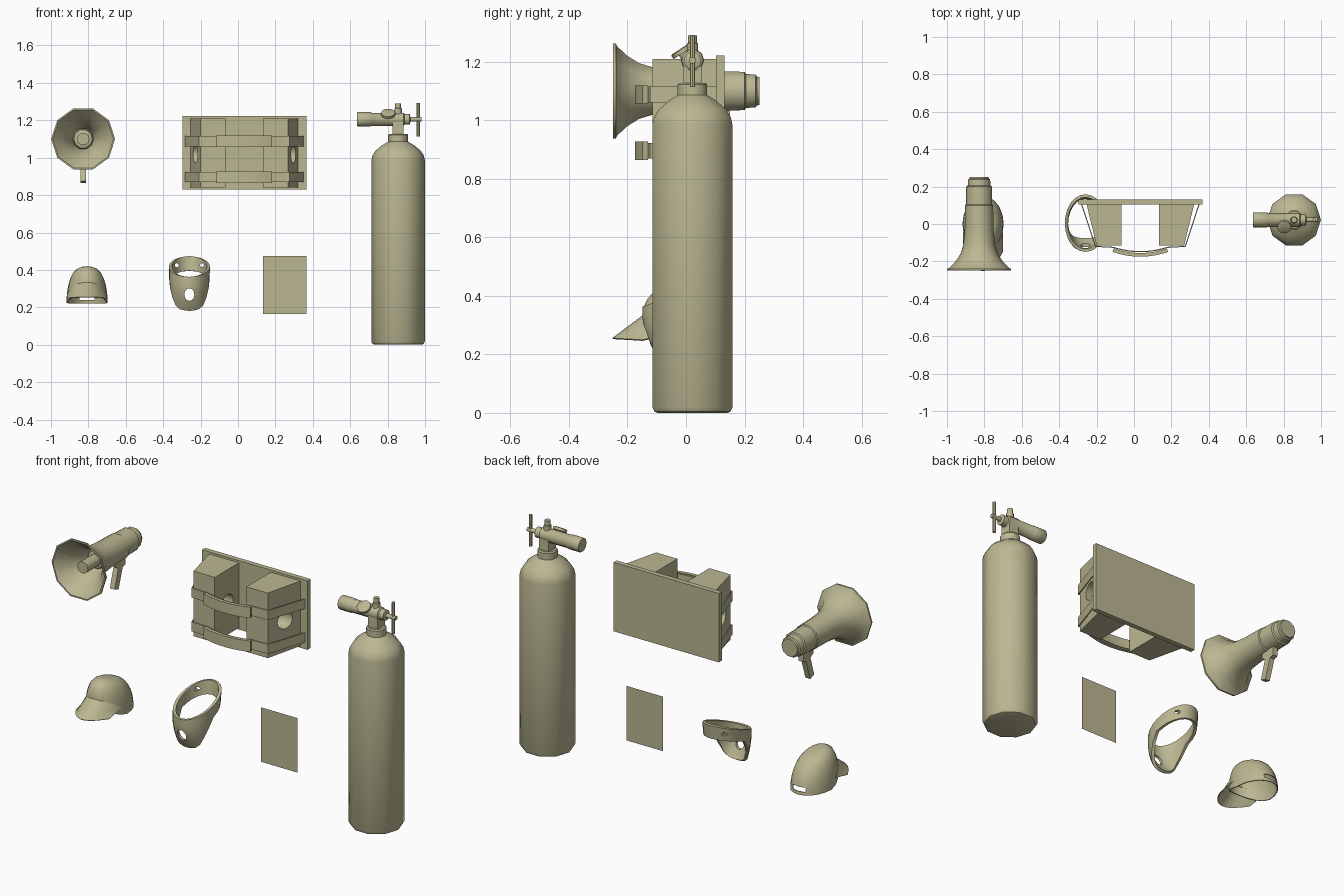
import bpy, bmesh
from math import sin, cos, pi, radians
from mathutils import Vector, Matrix

if "Cube" in bpy.data.objects:
    bpy.data.objects.remove(bpy.data.objects["Cube"])

olive = bpy.data.materials.new("olive")
olive.diffuse_color = (.50, .475, .29, 1)
olive.use_nodes = True
olive.node_tree.nodes["Principled BSDF"].inputs["Base Color"].default_value = olive.diffuse_color


def loft(name, rings, closed=True, caps=(False, False)):
    """Skin consecutive rows of points into a mesh object."""
    bm = bmesh.new()
    rows = [[bm.verts.new(p) for p in r] for r in rings]
    n = len(rows[0])
    for a, b in zip(rows, rows[1:]):
        for i in range(n if closed else n - 1):
            j = (i + 1) % n
            bm.faces.new((a[i], a[j], b[j], b[i]))
    for use, row in zip(caps, (rows[0], rows[-1])):
        if use:
            bm.faces.new(row)
    bmesh.ops.remove_doubles(bm, verts=bm.verts, dist=1e-5)
    bmesh.ops.recalc_face_normals(bm, faces=bm.faces)
    me = bpy.data.meshes.new(name)
    bm.to_mesh(me)
    bm.free()
    me.materials.append(olive)
    ob = bpy.data.objects.new(name, me)
    bpy.context.collection.objects.link(ob)
    return ob


def place(axis, a, b, t):
    return {'x': (t, a, b), 'y': (a, t, b), 'z': (a, b, t)}[axis]


def lathe(name, profile, axis, loc, n=10):
    """Revolve (radius, position) pairs round an axis; both ends closed."""
    loc = Vector(loc)
    rings = [[loc + Vector(place(axis, r * cos(2 * pi * i / n), r * sin(2 * pi * i / n), t))
              for i in range(n)] for r, t in profile]
    return loft(name, rings, caps=(True, True))


def prism(name, pts, lo, hi, axis):
    return loft(name, [[place(axis, a, b, t) for a, b in pts] for t in (lo, hi)], caps=(True, True))


def box(name, x, y, z):
    return prism(name, [(x[0], y[0]), (x[1], y[0]), (x[1], y[1]), (x[0], y[1])], z[0], z[1], 'z')


def modify(ob, kind, **props):
    m = ob.modifiers.new(kind.lower(), kind)
    for k, v in props.items():
        setattr(m, k, v)
    bpy.context.view_layer.objects.active = ob
    bpy.ops.object.modifier_apply(modifier=m.name)


def cut(ob, cutter):
    modify(ob, 'BOOLEAN', operation='DIFFERENCE', solver='EXACT', object=cutter)
    bpy.data.objects.remove(cutter)


# Megaphone: flared horn, inner sound tube and pistol grip
MX, MZ = -0.828, 1.10
lathe("megaphone_horn", [
    (.05, -.06), (.06, -.08), (.07, -.12), (.09, -.16), (.118, -.20), (.163, -.249), (.171, -.249),
    (.171, -.24), (.161, -.236), (.126, -.20), (.10, -.16), (.085, -.113), (.077, -.03),
    (.075, .10), (.070, .105), (.069, .20), (.061, .205), (.059, .238), (.052, .242), (.050, .252)],
    'y', (MX, 0, MZ))
lathe("megaphone_sound_tube", [(.06, -.06), (.05, -.10), (.034, -.105), (.034, -.215)], 'y', (MX, 0, MZ))
prism("megaphone_grip", [(.15, 1.04), (.15, .985), (.125, .978), (.088, .865), (.052, .876),
                         (.085, .985), (.06, 1.0), (.06, 1.04)], MX - .015, MX + .015, 'x')

# Holder: back plate with two drilled, tapered blocks
CX = 0.034
box("holder_back_plate", (-.298, .365), (.103, .131), (.83, 1.222))
for side, label in ((-1, "left"), (1, "right")):
    pts = [(CX + side * a, b) for a, b in ((.10, .103), (.287, .103), (.234, -.115), (.10, -.115))]
    block = prism("holder_block_" + label, pts, .84, 1.21, 'z')
    cut(block, lathe("hole_cutter", [(.05, -.05), (.05, .4)] if side > 0 else [(.05, -.4), (.05, .05)],
                     'x', (CX, 0, 1.02), 16))

# Straps with a thicker bowed pad in the middle
arc = [-.145 + .029 * i for i in range(11)]


def ribbon(name, path, lo, hi, thick):
    ob = loft(name, [[(CX + x, y, z) for x, y in path] for z in (lo, hi)], closed=False)
    modify(ob, 'SOLIDIFY', thickness=thick, offset=0)


for label, z in (("upper", 1.088), ("lower", .896)):
    bow = [(x, -.148 + 1.1 * x * x) for x in arc]
    ribbon("strap_" + label, [(-.314, .105), (-.24, -.12)] + bow + [(.24, -.12), (.314, .105)],
           z - .027, z + .027, .006)
    ribbon("strap_pad_" + label, [(x, -.165 + 1.2 * x * x) for x in arc], z - .031, z + .031, .02)

# Flat card
loft("card", [[(.135, .015, z), (.365, .015, z)] for z in (.165, .475)], closed=False)

# Cap: forward-leaning dome with raised front rim and a slot at the back
KX, N = -0.807, 20
dome = []
for k in range(9):
    f = k / 8 * pi / 2
    r = cos(f) ** .6 if k < 8 else 0
    row = []
    for i in range(N):
        a = 2 * pi * i / N
        y = .15 * r * sin(a)
        rim = .222 + .06 * max(0, -sin(a)) ** 1.5
        z = rim + (.41 - rim) * sin(f) - .22 * y * sin(f)
        row.append((KX + .11 * r * cos(a), y - .012 * sin(f), z))
    dome.append(row)
cap = loft("cap_dome", dome)
modify(cap, 'SOLIDIFY', thickness=.005, offset=-1)
cut(cap, box("slot_cutter", (KX - .04, KX + .04), (.08, .2), (.24, .264)))

# Cap visor: drooping patch from the dome front to a rounded tip
visor = []
for v in (0, .33, .67, 1):
    row = []
    for i in range(13):
        u = i / 6 - 1
        a = u * radians(72)
        root = Vector((.109 * sin(a), -.142 * cos(a), .335 - .065 * u * u))
        tip = Vector((.104 * u, -.25 + .10 * u * u, .254 - .006 * u * u))
        row.append(root.lerp(tip, v) + Vector((KX, 0, 0)))
    visor.append(row)
modify(loft("cap_visor", visor, closed=False), 'SOLIDIFY', thickness=.005, offset=0)

# Collar: open tapered guard, high at the back, broad tongue at the front
GX = -0.26
rings = []
for k in range(6):
    t = k / 5
    row = []
    for i in range(24):
        a = 2 * pi * i / 24
        front = max(0, -sin(a))
        w = min(1, front * 1.3)
        top = Vector((.102 * cos(a), .005 + .146 * sin(a), .418 + .055 * sin(a)))
        low = Vector((.10 * cos(a) * (1 - .05 * front), .142 * sin(a) + .06 * front ** 2,
                      .35 + .045 * max(0, sin(a)) - .14 * w - .025 * front ** 3))
        p = top.lerp(low, t)
        p.y -= .02 * front * sin(pi * t)
        row.append(p + Vector((GX, 0, 0)))
    rings.append(row)
collar = loft("collar_guard", rings)
modify(collar, 'SOLIDIFY', thickness=.016, offset=0)
slot = lathe("tongue_cutter", [(.027, -.25), (.027, -.02)], 'y', (0, 0, 0), 12)
slot.data.transform(Matrix.Translation((GX, 0, .268)) @ Matrix.Diagonal((1, 1, 1.25, 1)))
cut(collar, slot)
for s in (-1, 1):
    cut(collar, lathe("pin_cutter", [(.011, .02), (.011, .25)], 'y', (GX + s * .067, 0, .425), 8))

# Gas bottle
BX, BY, VZ = .856, .022, 1.205
lathe("bottle_body", [(.125, 0), (.136, .004), (.1435, .018), (.1435, .985), (.138, 1.01), (.122, 1.036),
                      (.088, 1.065), (.053, 1.086), (.053, 1.122), (.047, 1.128)], 'z', (BX, BY, 0))

# Valve: stem, cross tube, knob and T-handle
box("valve_stem", (BX - .03, BX + .03), (BY - .032, BY + .032), (1.12, 1.20))
lathe("valve_tube", [(.037, .636), (.04, .64), (.04, .71), (.037, .714), (.037, .885), (.03, .89),
                     (.03, .918), (.012, .922), (.012, .98)], 'x', (0, BY, VZ))
lathe("valve_top_knob", [(.02, 1.2), (.02, 1.262), (.016, 1.265), (.016, 1.29)], 'z', (BX, BY, 0))
lathe("valve_t_handle", [(.009, 1.113), (.009, 1.292)], 'z', (.963, BY, 0), 8)

# Pressure gauge tilted to the front
gauge = lathe("pressure_gauge", [(.016, -.03), (.016, -.008), (.038, -.008), (.038, .006), (.032, .009)],
              'z', (0, 0, 0), 12)
gauge.data.transform(Matrix.Translation((.803, -.015, 1.236)) @ Matrix.Rotation(radians(33), 4, 'X'))

# Smooth shading with sharp edges kept
for ob in bpy.context.scene.objects:
    ob.select_set(True)
bpy.ops.object.shade_smooth_by_angle(angle=radians(40))
